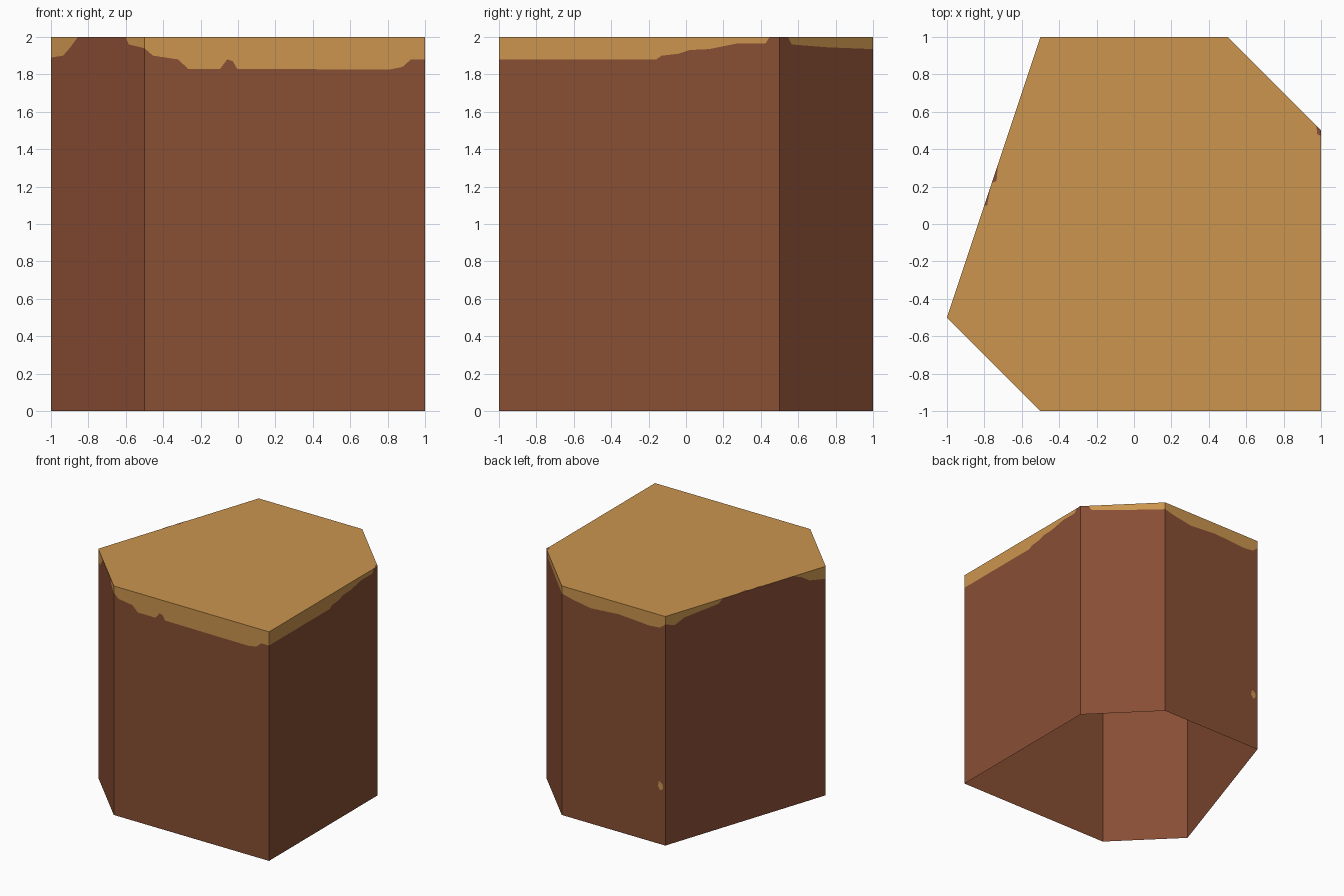
import bpy, bmesh

if "Cube" in bpy.data.objects:
    bpy.data.objects.remove(bpy.data.objects["Cube"])


def material(name, rgb):
    lin = [((c / 255 + 0.055) / 1.055) ** 2.4 for c in rgb]
    m = bpy.data.materials.new(name)
    m.diffuse_color = (*lin, 1)
    m.use_nodes = True
    m.node_tree.nodes["Principled BSDF"].inputs["Base Color"].default_value = m.diffuse_color
    return m


BROWN = material("rock brown", (136, 78, 52))
GOLD = material("sand gold", (203, 149, 78))
H = 2.0

# Plan outline, counter-clockwise from the left corner
corners = [(-1, -.5), (-.5, -1), (1, -1), (1, .5), (.5, 1), (-.5, 1)]

# Ragged lower edge of the sand on each wall: (fraction along wall, height)
edges = [
    [(0, 1.89), (.13, 1.9), (.2, 1.94), (.26, 1.98), (.29, 2), (.8, 2), (.83, 1.96), (1, 1.94)],
    [(0, 1.94), (.03, 1.9), (.12, 1.88), (.155, 1.83), (.27, 1.83), (.295, 1.88),
     (.315, 1.87), (.33, 1.83), (.87, 1.825), (.92, 1.84), (.95, 1.88), (1, 1.88)],
    [(0, 1.88), (.56, 1.88), (.58, 1.9), (.64, 1.91), (.68, 1.93), (.75, 1.935),
     (.85, 1.965), (.95, 1.965), (.965, 2), (1, 2)],
    [(0, 2), (.09, 2), (.13, 1.96), (.5, 1.945), (1, 1.935)],
    [(0, 1.935), (.1, 1.91), (.28, 1.88), (.55, 1.9), (.85, 1.88), (.95, 1.89), (1, 1.93)],
    [(0, 1.93), (.06, 1.9), (.12, 1.94), (.33, 1.965), (.36, 2), (.8, 2), (.85, 1.97), (.9, 1.92), (1, 1.89)],
]

bm = bmesh.new()
cache = {}


def vert(x, y, z):
    key = (round(x, 4), round(y, 4), round(z, 4))
    if key not in cache:
        cache[key] = bm.verts.new(key)
    return cache[key]


def face(points, mat):
    vs = list(dict.fromkeys(vert(*p) for p in points))
    if len(vs) > 2:
        bm.faces.new(vs).material_index = mat


# Walls: brown strips below, sand strips above; the bottom stays open
rim = []
for i, edge in enumerate(edges):
    (ax, ay), (bx, by) = corners[i], corners[(i + 1) % 6]
    cols = [(ax + (bx - ax) * t, ay + (by - ay) * t, z) for t, z in edge]
    for (x0, y0, z0), (x1, y1, z1) in zip(cols, cols[1:]):
        face([(x0, y0, 0), (x1, y1, 0), (x1, y1, z1), (x0, y0, z0)], 0)
        face([(x0, y0, z0), (x1, y1, z1), (x1, y1, H), (x0, y0, H)], 1)
    rim += [(x, y, H) for x, y, z in cols[:-1]]

# Flat sand top
face(rim, 1)


def make_object(name, mesh_bm, mats):
    me = bpy.data.meshes.new(name)
    mesh_bm.to_mesh(me)
    mesh_bm.free()
    for m in mats:
        me.materials.append(m)
    ob = bpy.data.objects.new(name, me)
    bpy.context.collection.objects.link(ob)


make_object("cliff_block", bm, [BROWN, GOLD])


def plate(name, points, mat):
    b = bmesh.new()
    b.faces.new([b.verts.new(p) for p in points])
    make_object(name, b, [mat])


# Small bare chips on the top rim
top = H + .002
plate("left_chip_a", [(-.8, .1, top), (-.785, .1, top), (-.767, .2, top)], BROWN)
plate("left_chip_b", [(-.76, .22, top), (-.735, .23, top), (-.727, .32, top)], BROWN)
plate("right_chip", [(.975, .525, top), (.98, .48, top), (1, .47, top), (1, .5, top)], BROWN)

# Small sand fleck low on the back wall
plate("back_fleck", [(-.43, 1.002, .5), (-.455, 1.002, .47), (-.48, 1.002, .49),
                     (-.475, 1.002, .53), (-.44, 1.002, .55)][::-1], GOLD)
bpy.data.objects["back_fleck"].data.flip_normals()
